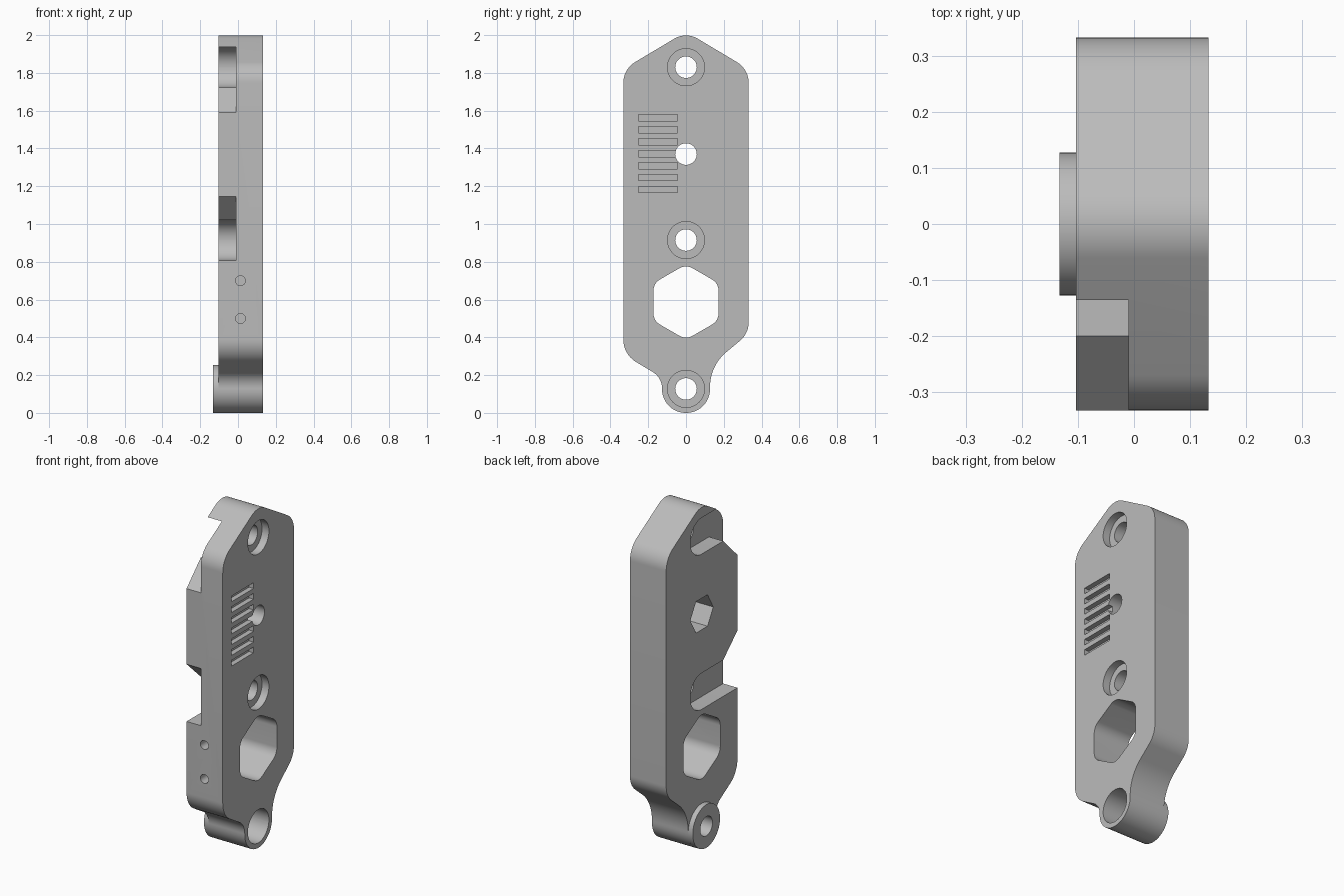
import bpy, bmesh, math
from mathutils import Vector

if "Cube" in bpy.data.objects:
    bpy.data.objects.remove(bpy.data.objects["Cube"])

grey = bpy.data.materials.new("plain grey")
grey.use_nodes = True
grey.diffuse_color = (0.5, 0.5, 0.5, 1)
grey.node_tree.nodes["Principled BSDF"].inputs["Base Color"].default_value = (0.5, 0.5, 0.5, 1)

BACK, FLOOR, FACE = -0.103, -0.01, 0.133   # plate back, recess floor, plate face


def rounded(corners, steps=12):
    """Outline in (y, z) with each corner (y, z, radius) replaced by an arc."""
    out = []
    for i, (y, z, r) in enumerate(corners):
        p = Vector((y, z))
        if r == 0:
            out.append(p)
            continue
        a = (Vector(corners[i - 1][:2]) - p).normalized()
        b = (Vector(corners[(i + 1) % len(corners)][:2]) - p).normalized()
        half = a.angle(b) / 2
        centre = p + (a + b).normalized() * r / math.sin(half)
        start = p + a * r / math.tan(half) - centre
        end = p + b * r / math.tan(half) - centre
        sweep = math.atan2(start.x * end.y - start.y * end.x, start.dot(end))
        for k in range(steps + 1):
            t = sweep * k / steps
            c, s = math.cos(t), math.sin(t)
            out.append(centre + Vector((start.x * c - start.y * s, start.x * s + start.y * c)))
    return out


def ring(y, z, r, n=48, turn=0.0):
    return [Vector((y + r * math.cos(turn + math.tau * k / n),
                    z + r * math.sin(turn + math.tau * k / n))) for k in range(n)]


def box(y0, y1, z0, z1):
    return [Vector(p) for p in ((y0, z0), (y1, z0), (y1, z1), (y0, z1))]


def prism(name, outlines, x0, x1):
    """Extrude one or more outlines along x."""
    bm = bmesh.new()
    for pts in outlines:
        face = bm.faces.new([bm.verts.new((x0, p.x, p.y)) for p in pts])
        new = bmesh.ops.extrude_face_region(bm, geom=[face])["geom"]
        moved = [v for v in new if isinstance(v, bmesh.types.BMVert)]
        bmesh.ops.translate(bm, verts=moved, vec=(x1 - x0, 0, 0))
    bmesh.ops.recalc_face_normals(bm, faces=bm.faces)
    mesh = bpy.data.meshes.new(name)
    bm.to_mesh(mesh)
    bm.free()
    mesh.materials.append(grey)
    obj = bpy.data.objects.new(name, mesh)
    bpy.context.collection.objects.link(obj)
    return obj


def activate(obj):
    bpy.ops.object.select_all(action="DESELECT")
    obj.select_set(True)
    bpy.context.view_layer.objects.active = obj


def cut(target, cutter):
    cutter.hide_render = True
    activate(target)
    mod = target.modifiers.new("cut", "BOOLEAN")
    mod.operation, mod.solver, mod.object = "DIFFERENCE", "EXACT", cutter
    bpy.ops.object.modifier_apply(modifier=mod.name)
    bpy.data.objects.remove(cutter)


# Plate with a pointed top and an offset lug at the bottom
plate = prism("plate", [rounded([
    (0, 2.018, 0.12), (-0.332, 1.82, 0.13),
    (-0.332, 0.31, 0.14), (-0.127, 0.187, 0.1),
    (-0.127, 0, 0.126), (0.127, 0, 0.126),
    (0.127, 0.25, 0.24), (0.332, 0.42, 0.13),
    (0.332, 1.82, 0.13)])], BACK, FACE)

# Round-ended recesses in the back, open to the front edge, with one slanted lip
TOP, MID, LOW = 1.83, 0.915, 0.127
R = 0.107
upper = rounded([(R, TOP + R, R - 0.001), (-0.5, TOP + R, 0), (-0.5, TOP - R - 0.3, 0),
                 (-0.2, TOP - R, 0), (R, TOP - R, R - 0.001)])
lower = rounded([(R, MID + R, R - 0.001), (-0.2, MID + R, 0), (-0.5, MID + R + 0.28, 0),
                 (-0.5, MID - R, 0), (R, MID - R, R - 0.001)])
for outline in (upper, lower):
    cut(plate, prism("recess_cutter", [outline], -0.3, FLOOR))

# Screw holes and counterbores
HUB = 1.37
cut(plate, prism("hole_cutter", [ring(0, z, 0.057) for z in (TOP, HUB, MID, LOW)], -0.3, 0.3))
for z, depth in ((TOP, 0.045), (MID, 0.045), (LOW, 0.15)):
    cut(plate, prism("counterbore_cutter", [ring(0, z, 0.098)], FACE - depth, 0.3))

# Hexagonal nut socket in the back
cut(plate, prism("socket_cutter", [ring(0, HUB, R, 6)], -0.3, BACK + 0.14))

# Large rounded hexagonal window
window = [(p.x, p.y, 0.07) for p in ring(0, 0.587, 0.199, 6, math.pi / 2)]
cut(plate, prism("window_cutter", [rounded(window)], -0.3, 0.3))

# Row of seven grooves
mids = [1.562 - 0.0632 * k for k in range(7)]
cut(plate, prism("groove_cutter", [box(-0.252, -0.045, z - 0.017, z + 0.017) for z in mids],
                 FACE - 0.03, 0.3))

# Two small blind holes in the front edge
for z in (0.7, 0.5):
    bpy.ops.mesh.primitive_cylinder_add(vertices=32, radius=0.026, depth=0.2,
                                        location=(0.013, -0.332, z),
                                        rotation=(math.pi / 2, 0, 0))
    cut(plate, bpy.context.object)

# Raised ring behind the lug
boss = prism("lug_boss", [ring(0, LOW, 0.127, 64)], -0.133, BACK)
cut(boss, prism("boss_hole_cutter", [ring(0, LOW, 0.057)], -0.3, 0.3))

for obj in (plate, boss):
    obj.data.materials.clear()
    obj.data.materials.append(grey)
    obj.data.polygons.foreach_set("material_index", [0] * len(obj.data.polygons))
    activate(obj)
    bpy.ops.object.shade_smooth_by_angle(angle=math.radians(25))
